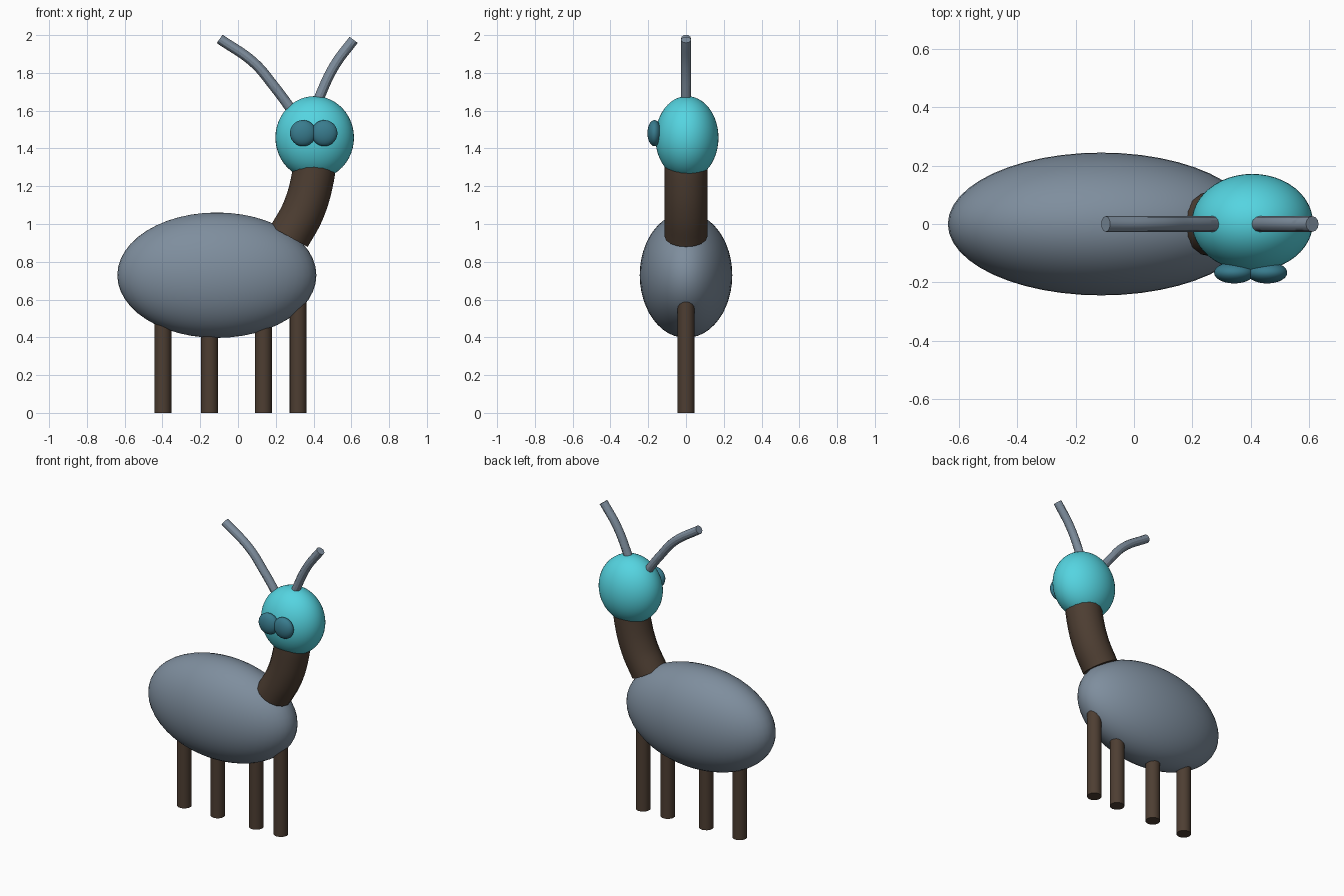
import bpy

if "Cube" in bpy.data.objects:
    bpy.data.objects.remove(bpy.data.objects["Cube"])


def material(name, rgb):
    mat = bpy.data.materials.new(name)
    mat.diffuse_color = (*rgb, 1)
    mat.use_nodes = True
    mat.node_tree.nodes["Principled BSDF"].inputs["Base Color"].default_value = mat.diffuse_color
    return mat


GREY_BLUE = material("grey_blue", (0.21, 0.27, 0.34))
CYAN = material("cyan", (0.09, 0.66, 0.75))
DARK_TEAL = material("dark_teal", (0.04, 0.20, 0.27))
BROWN = material("brown", (0.075, 0.048, 0.032))


def finish(obj, name, mat):
    obj.name = name
    obj.data.materials.clear()
    obj.data.materials.append(mat)
    bpy.ops.object.shade_smooth_by_angle()


def ellipsoid(name, centre, radii, mat):
    bpy.ops.mesh.primitive_uv_sphere_add(segments=48, ring_count=24, radius=1, location=centre)
    obj = bpy.context.object
    obj.scale = radii
    bpy.ops.object.transform_apply(location=False, rotation=False, scale=True)
    finish(obj, name, mat)


def tube(name, path, radius, mat, bevel_resolution=6):
    """Capped round tube swept along (x, z) points in the y = 0 plane."""
    curve = bpy.data.curves.new(name, 'CURVE')
    curve.dimensions = '3D'
    curve.bevel_depth = radius
    curve.bevel_resolution = bevel_resolution
    curve.use_fill_caps = True
    curve.resolution_u = 8
    spline = curve.splines.new('BEZIER')
    spline.bezier_points.add(len(path) - 1)
    for point, (x, z) in zip(spline.bezier_points, path):
        point.co = (x, 0, z)
        point.handle_left_type = point.handle_right_type = 'AUTO'
    obj = bpy.data.objects.new(name, curve)
    bpy.context.collection.objects.link(obj)
    bpy.ops.object.select_all(action='DESELECT')
    obj.select_set(True)
    bpy.context.view_layer.objects.active = obj
    bpy.ops.object.convert(target='MESH')
    finish(bpy.context.object, name, mat)


# Body and head
ellipsoid("body", (-0.112, 0, 0.729), (0.527, 0.245, 0.332), GREY_BLUE)
ellipsoid("head", (0.406, 0.005, 1.457), (0.208, 0.167, 0.22), CYAN)

# Eyes, side by side on the front of the head
for side, x in (("left", 0.344), ("right", 0.457)):
    ellipsoid(side + "_eye", (x, -0.167, 1.481), (0.069, 0.037, 0.069), DARK_TEAL)

# Curved neck
tube("neck", [(0.27, 0.933), (0.345, 1.07), (0.395, 1.24), (0.41, 1.36)], 0.113, BROWN)

# Four legs in a row
for i, x in enumerate((-0.398, -0.15, 0.135, 0.318)):
    bpy.ops.mesh.primitive_cylinder_add(vertices=16, radius=0.045, depth=0.65,
                                        location=(x, 0, 0.325))
    finish(bpy.context.object, f"leg_{i + 1}", BROWN)

# Antennae
tube("left_antenna", [(-0.097, 1.98), (0.085, 1.853), (0.19, 1.73), (0.272, 1.62), (0.305, 1.57)],
     0.027, GREY_BLUE, 4)
tube("right_antenna", [(0.612, 1.975), (0.512, 1.84), (0.435, 1.68), (0.405, 1.6)],
     0.027, GREY_BLUE, 4)
